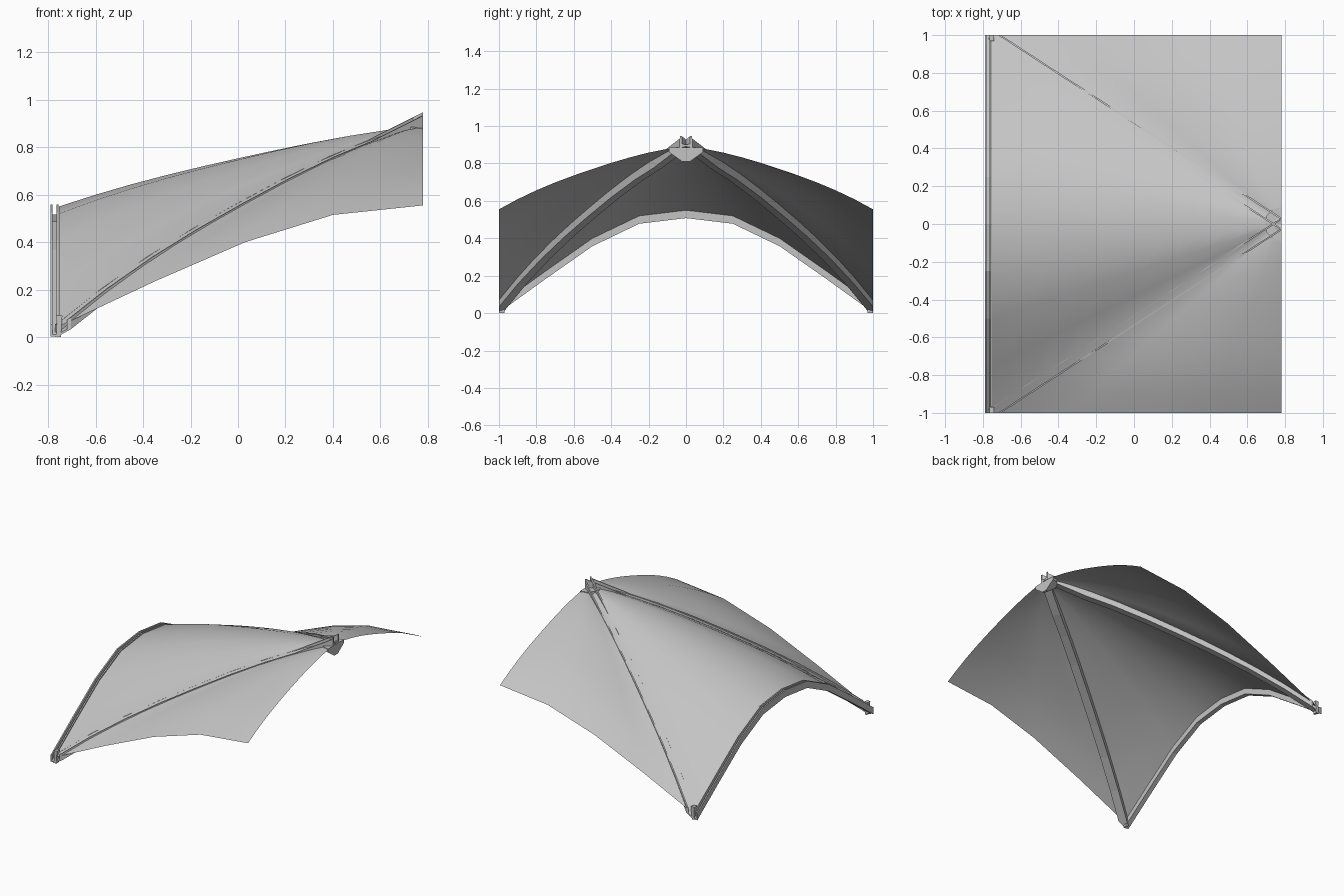
import bpy, bmesh
from mathutils import Vector

old = bpy.data.objects.get("Cube")
if old:
    bpy.data.objects.remove(old, do_unlink=True)

grey = bpy.data.materials.new("light_grey_metal")
grey.use_nodes = True
colour = (0.55, 0.55, 0.55, 1)
grey.diffuse_color = colour
grey.node_tree.nodes["Principled BSDF"].inputs["Base Color"].default_value = colour


def finish(name, bm, recalc=True):
    """Turn a bmesh into a named object."""
    if recalc:
        bmesh.ops.recalc_face_normals(bm, faces=bm.faces[:])
    me = bpy.data.meshes.new(name)
    bm.to_mesh(me)
    bm.free()
    me.materials.append(grey)
    ob = bpy.data.objects.new(name, me)
    bpy.context.collection.objects.link(ob)
    return ob


def clip(bm, co, normal):
    """Cut away everything beyond a plane and cap the cut."""
    geom = bm.verts[:] + bm.edges[:] + bm.faces[:]
    cut = bmesh.ops.bisect_plane(bm, geom=geom, plane_co=co, plane_no=normal, clear_outer=True)
    edges = [e for e in cut["geom_cut"] if isinstance(e, bmesh.types.BMEdge)]
    if edges:
        bmesh.ops.holes_fill(bm, edges=edges)


def sweep(section, path, side):
    """Sweep a closed section (sideways, upwards) along a path."""
    bm = bmesh.new()
    rings = [[bm.verts.new(Vector(p) + side * u + Vector((0, 0, w))) for u, w in section] for p in path]
    n = len(section)
    for a, b in zip(rings, rings[1:]):
        for i in range(n):
            j = (i + 1) % n
            bm.faces.new((a[i], a[j], b[j], b[i]))
    bm.faces.new(rings[0])
    bm.faces.new(rings[-1])
    return bm


def channel(width, low, high, wall):
    """U-shaped section, open at the top."""
    h = width / 2
    i = h - wall
    return [(-h, low), (h, low), (h, high), (i, high), (i, low + wall), (-i, low + wall), (-i, high), (-h, high)]


# Canopy rim on one half, with the upward bow of the ray from the apex
APEX = Vector((0.78, 0, 0.89))
ARCH = [(0, 0.55), (0.25, 0.52), (0.5, 0.40), (0.75, 0.225), (1, 0.045)]
EAVE = [(-0.35, 0.235), (0.03, 0.40), (0.4, 0.515), (0.78, 0.555)]
RIM = [(-0.755, y, z) for y, z in ARCH] + [(x, 1, z) for x, z in EAVE]
BOW = [0.036, 0.045, 0.06, 0.078, 0.09, 0.08, 0.07, 0.06, 0.048]


def ray(k, t):
    """Point on the canopy, t running from the rim to the apex."""
    p = Vector(RIM[k]).lerp(APEX, t)
    p.z += BOW[k] * (1 - abs(2 * t - 1) ** 2.5)
    return p


def mirror_y(p, s):
    return Vector((p.x, p.y * s, p.z))


# Canopy sheet: a fan of bowed rays meeting at the apex
STEPS = 10
bm = bmesh.new()
tip = bm.verts.new(APEX)
fan = [(k, -1) for k in range(len(RIM) - 1, 0, -1)] + [(k, 1) for k in range(len(RIM))]
rows = [[bm.verts.new(mirror_y(ray(k, i / STEPS), s)) for i in range(STEPS)] + [tip] for k, s in fan]
for a, b in zip(rows, rows[1:]):
    for i in range(STEPS):
        quad = [a[i], a[i + 1], b[i + 1], b[i]]
        bm.faces.new(list(dict.fromkeys(quad)))
bm.normal_update()
if sum(f.normal.z for f in bm.faces) < 0:
    bmesh.ops.reverse_faces(bm, faces=bm.faces[:])
sheet = finish("canopy_sheet", bm, recalc=False)
for poly in sheet.data.polygons:
    poly.use_smooth = True

# Diagonal ribs: open channels whose flanges just break through the sheet
for s, name in ((1, "rear_rib"), (-1, "front_rib")):
    path = [mirror_y(ray(4, t / 8), s) for t in range(7)] + [mirror_y(ray(4, 0.85), s)]
    run = mirror_y(Vector((1.54, -1, 0.77)), s)
    path = [path[0] - run * 0.03] + path + [path[-1] + run * 0.22]
    side = Vector((s, 1.54, 0)).normalized()
    bm = sweep(channel(0.056, -0.04, 0.009, 0.009), path, side)
    clip(bm, (0.78, 0, 0), (1, 0, 0))
    clip(bm, (-0.77, 0, 0), (-1, 0, 0))
    clip(bm, (0, s, 0), (0, s, 0))
    finish(name, bm)

# Edge arch: faceted channel under the curved end of the sheet
half = [(y, z) for y, z in ARCH]
points = [(-y, z) for y, z in reversed(half[1:])] + half
path = [(-0.773, y, z) for y, z in points]
finish("edge_arch", sweep(channel(0.034, -0.042, 0.008, 0.009), path, Vector((1, 0, 0))))

# Foot clamps: small tapered blocks where rib and arch meet
for s, name in ((1, "rear_foot"), (-1, "front_foot")):
    bm = bmesh.new()
    bmesh.ops.create_cube(bm, size=1)
    for v in bm.verts:
        taper = 0.5 if v.co.z < 0 else 1
        v.co = Vector((-0.753 + v.co.x * 0.026 * taper, s * (0.985 + v.co.y * 0.03), 0.045 + v.co.z * 0.09))
    finish(name, bm)

# Apex hub: half round rim and tapered cup under the ridge, cut at the end plane
bm = bmesh.new()
for r_low, r_high, low, high in ((0.02, 0.09, 0.81, 0.86), (0.09, 0.09, 0.86, 0.885)):
    made = bmesh.ops.create_cone(bm, cap_ends=True, segments=12, radius1=r_low, radius2=r_high, depth=high - low)
    bmesh.ops.translate(bm, verts=made["verts"], vec=(0.78, 0, (low + high) / 2))
clip(bm, (0.78, 0, 0), (1, 0, 0))
finish("apex_hub", bm)
